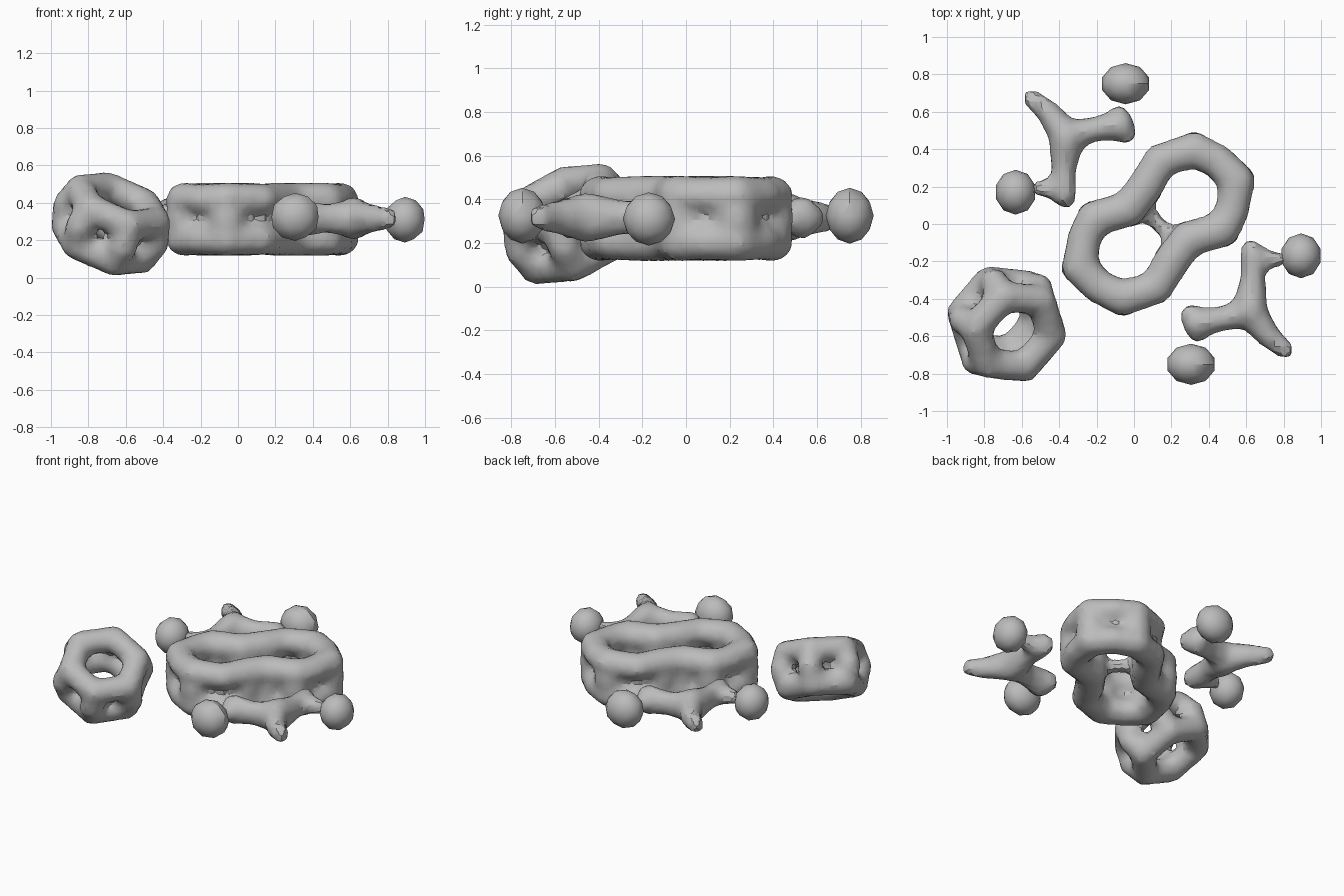
import bpy, bmesh, math
from mathutils import Vector, Matrix

cube = bpy.data.objects.get("Cube")
if cube:
    bpy.data.objects.remove(cube)

grey = bpy.data.materials.new("soft grey")
grey.use_nodes = True
grey.diffuse_color = (0.5, 0.5, 0.5, 1)
grey.node_tree.nodes["Principled BSDF"].inputs["Base Color"].default_value = (0.5, 0.5, 0.5, 1)

PIVOT = Vector((0.13, 0, 0.312))   # centre of the two-fold symmetry
MID = PIVOT.z


def turned(p):
    """Half turn about the vertical axis through the pivot."""
    return Vector((2 * PIVOT.x - p[0], -p[1], p[2]))


def ball(bm, p, r, stretch=1.0):
    m = Matrix.Translation(p) @ Matrix.Diagonal((r, r, r * stretch, 1))
    bmesh.ops.create_icosphere(bm, subdivisions=2, radius=1, matrix=m)


def sweep(bm, pts, closed=False, stretch=1.0):
    """Overlapping balls along a path of (position, radius)."""
    ends = pts[1:] + pts[:1] if closed else pts[1:]
    for (a, ra), (b, rb) in zip(pts, ends):
        n = max(1, math.ceil((b - a).length / 0.025))
        for i in range(n + 1):
            ball(bm, a.lerp(b, i / n), ra + (rb - ra) * i / n, stretch)


def finish(bm, name, voxel=0.032):
    """Fuse the balls into one coarse skin."""
    me = bpy.data.meshes.new(name)
    bm.to_mesh(me)
    bm.free()
    ob = bpy.data.objects.new(name, me)
    bpy.context.collection.objects.link(ob)
    me.materials.append(grey)
    bpy.ops.object.select_all(action="DESELECT")
    ob.select_set(True)
    bpy.context.view_layer.objects.active = ob
    if voxel:
        mod = ob.modifiers.new("fuse", "REMESH")
        mod.mode = "VOXEL"
        mod.voxel_size = voxel
        bpy.ops.object.modifier_apply(modifier=mod.name)
        mod = ob.modifiers.new("relax", "SMOOTH")
        mod.factor, mod.iterations = 0.4, 1
        bpy.ops.object.modifier_apply(modifier=mod.name)
    bpy.ops.object.shade_smooth_by_angle(angle=math.radians(25))
    return ob


# Double ring: two stacked figure-eight loops, tied by pillars that leave pits
half = [(Vector((x, y, MID)), pillar) for x, y, pillar in (
    (0.06, 0.20, True), (0.14, 0.34, False), (0.32, 0.395, True), (0.45, 0.335, False),
    (0.55, 0.23, True), (0.525, 0.07, False), (0.47, -0.03, True), (0.29, -0.08, True))]
loop = half + [(turned(p), pillar) for p, pillar in half]
rise = Vector((0, 0, 0.105))
bm = bmesh.new()
for side in (-1, 1):
    sweep(bm, [(p + rise * side, 0.1 if pillar else 0.093) for p, pillar in loop],
          closed=True, stretch=0.95)
for p, pillar in loop:
    if pillar:
        sweep(bm, [(p - rise, 0.09), (p, 0.102), (p + rise, 0.09)])
# thin strand between the two openings
strand = [Vector((0.06, 0.10, MID)), Vector((0.09, 0.04, MID - 0.03)),
          Vector((0.17, -0.04, MID - 0.03)), Vector((0.20, -0.10, MID))]
sweep(bm, [(p, 0.046) for p in strand])
finish(bm, "double_ring")

# Tilted ring: two hexagonal loops with pillars bulging at the corners
normal = Vector((0.39, -0.43, 1)).normalized()
tilt = Vector((0, 0, 1)).rotation_difference(normal).to_matrix()
centre = Vector((-0.68, -0.535, 0.287))
bm = bmesh.new()
corners = [Vector((math.cos(a), math.sin(a), 0))
           for a in (math.radians(60 * k - 10) for k in range(6))]
heights = [Vector((0, 0, h)) for h in (-0.11, 0, 0.11)]
for h in (heights[0], heights[2]):
    sweep(bm, [(centre + tilt @ (c * 0.222 + h), 0.084) for c in corners], closed=True)
for c in corners:
    sweep(bm, [(centre + tilt @ (c * r + h), 0.08)
               for r, h in zip((0.222, 0.258, 0.222), heights)])
finish(bm, "tilted_ring")

# Branches and beads, repeated by the half turn
arms = [
    [(0.62, -0.46, 0.10), (0.635, -0.30, 0.07), (0.635, -0.16, 0.07)],
    [(0.62, -0.13, 0.05), (0.70, -0.19, 0.055), (0.77, -0.19, 0.045)],
    [(0.62, -0.47, 0.09), (0.48, -0.505, 0.068), (0.34, -0.53, 0.085)],
    [(0.31, -0.49, 0.065), (0.34, -0.59, 0.05)],
    [(0.63, -0.48, 0.09), (0.72, -0.60, 0.065), (0.805, -0.67, 0.052)],
]
for side, place in (("left", Vector), ("right", turned)):
    bm = bmesh.new()
    for arm in arms:
        sweep(bm, [(place((x, y, MID + 0.005)), r) for x, y, r in arm], stretch=1.2)
    finish(bm, side + "_branch")
    for name, spot, size in (
            ("outer_bead", (0.893, -0.17, 0.31), (0.11, 0.12, 0.122)),
            ("end_bead", (0.305, -0.75, 0.325), (0.132, 0.11, 0.128))):
        bm = bmesh.new()
        m = Matrix.Translation(place(spot)) @ Matrix.Diagonal((*size, 1))
        bmesh.ops.create_icosphere(bm, subdivisions=2, radius=1, matrix=m)
        finish(bm, side + "_" + name, 0)
